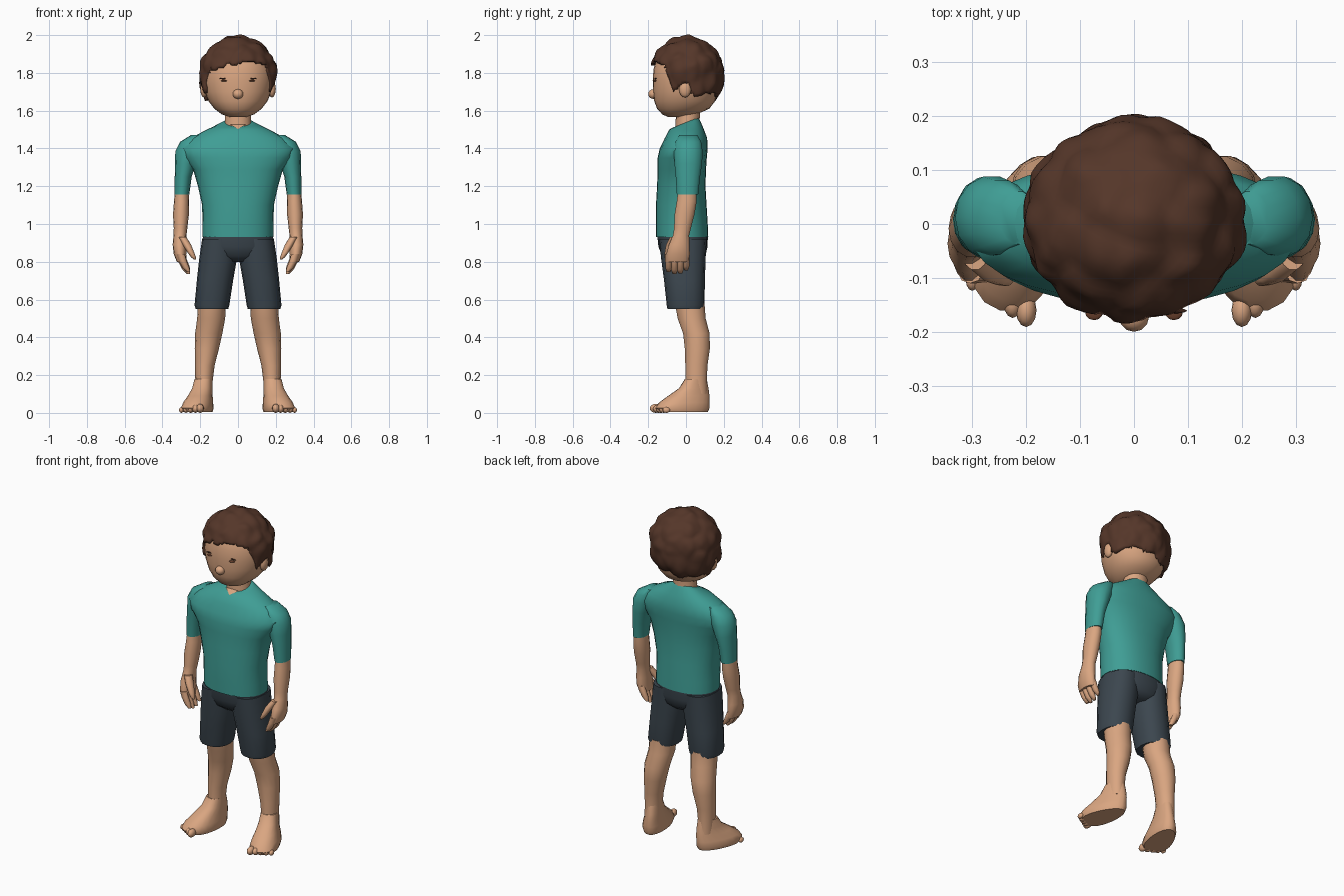
import bpy, bmesh, math, random
from mathutils import Vector, Matrix, noise
from mathutils.bvhtree import BVHTree

random.seed(7)
cube = bpy.data.objects.get("Cube")
if cube:
    bpy.data.objects.remove(cube, do_unlink=True)


def material(name, color):
    m = bpy.data.materials.new(name)
    m.diffuse_color = (*color, 1)
    m.use_nodes = True
    m.node_tree.nodes["Principled BSDF"].inputs["Base Color"].default_value = (*color, 1)
    return m


SKIN = material("skin", (0.70, 0.38, 0.22))
TEAL = material("teal_cloth", (0.05, 0.34, 0.30))
SLATE = material("slate_cloth", (0.045, 0.062, 0.078))
HAIR = material("brown_hair", (0.09, 0.037, 0.022))
EYE = material("eye_brown", (0.14, 0.05, 0.025))
LASH = material("lash_brown", (0.05, 0.02, 0.012))


def finish(name, bm, mat, angle=50):
    bmesh.ops.recalc_face_normals(bm, faces=bm.faces)
    mesh = bpy.data.meshes.new(name)
    bm.to_mesh(mesh)
    bm.free()
    mesh.materials.append(mat)
    mesh.shade_smooth()
    mesh.set_sharp_from_angle(angle=math.radians(angle))
    obj = bpy.data.objects.new(name, mesh)
    bpy.context.collection.objects.link(obj)
    return obj


def rings_mesh(rings, n, power=2, side=1, turn=0, taper=0):
    """Stack of level ellipses: x, y, z, x radius, y radius, optional tilt."""
    bm = bmesh.new()
    loops = []
    for x, y, z, rx, ry, *tilt in rings:
        loop = []
        for i in range(n):
            a = math.tau * i / n
            c, s = math.cos(a), math.sin(a)
            u = math.copysign(abs(c) ** (2 / power), c) * rx
            v = math.copysign(abs(s) ** (2 / power), s) * ry
            u *= 1 - taper * v / ry
            p = Matrix.Rotation(turn, 3, 'Z') @ Vector((u, v, 0))
            dz = tilt[0] * p.y if tilt else 0
            loop.append(bm.verts.new((side * (x + p.x), y + p.y, z + dz)))
        loops.append(loop)
    for a, b in zip(loops, loops[1:]):
        for i in range(n):
            j = (i + 1) % n
            bm.faces.new((a[i], a[j], b[j], b[i]))
    bm.faces.new(loops[0])
    bm.faces.new(loops[-1])
    return bm


def loft(name, rings, mat, n=16, **kw):
    return finish(name, rings_mesh(rings, n, **kw), mat)


def pair(name, rings, mat, n=14, **kw):
    for label, side in (("left", 1), ("right", -1)):
        loft(f"{label}_{name}", rings, mat, n, side=side, **kw)


def ball(name, loc, size, mat, rot=None):
    bm = bmesh.new()
    bmesh.ops.create_uvsphere(bm, u_segments=12, v_segments=8, radius=1)
    m = Matrix.Translation(loc) @ (rot or Matrix()) @ Matrix.Diagonal((*size, 1))
    bmesh.ops.transform(bm, matrix=m, verts=bm.verts)
    return finish(name, bm, mat)


# Shirt body and sleeves
loft("shirt", [
    (0, -.02, .93, .188, .138), (0, -.022, 1.0, .188, .137), (0, -.025, 1.1, .19, .134),
    (0, -.025, 1.2, .212, .128), (0, -.022, 1.29, .238, .128), (0, -.02, 1.35, .285, .13),
    (0, -.012, 1.40, .305, .127), (0, 0, 1.455, .25, .112), (0, .003, 1.50, .165, .092),
    (0, .005, 1.53, .098, .07, .25), (0, .005, 1.54, .07, .06, .4)], TEAL, 28, power=2.2)
pair("sleeve", [
    (.215, .012, 1.47, .035, .05), (.245, .012, 1.435, .062, .07), (.264, .012, 1.385, .068, .078),
    (.278, .012, 1.32, .055, .075), (.29, .01, 1.25, .045, .066), (.297, .008, 1.155, .039, .058)], TEAL)
# V shaped neckline
bm = bmesh.new()
bm.faces.new([bm.verts.new(p) for p in ((-.045, -.056, 1.528), (0, -.084, 1.503), (.045, -.056, 1.528))])
finish("neckline", bm, SKIN)

# Shorts
loft("shorts_hips", [
    (0, -.018, .94, .185, .134), (0, -.016, .88, .192, .13), (0, -.012, .83, .17, .115),
    (0, -.008, .80, .08, .08)], SLATE, 24, power=2.2)
pair("shorts_leg", [
    (.1, -.016, .92, .09, .125), (.105, -.014, .82, .1, .118), (.122, -.008, .7, .096, .108),
    (.138, -.002, .57, .092, .1), (.138, -.002, .55, .086, .096)], SLATE, 16, power=2.3)

# Legs and feet
pair("leg", [
    (.138, .02, .58, .075, .08), (.142, .03, .5, .074, .076), (.155, .055, .42, .072, .072),
    (.165, .06, .34, .064, .068), (.176, .055, .25, .052, .06), (.18, .054, .17, .046, .058),
    (.18, .055, .1, .046, .06)], SKIN)
pair("foot", [
    (.207, -.015, .004, .07, .135), (.208, -.018, .025, .076, .148), (.204, -.008, .055, .07, .138),
    (.194, .016, .09, .058, .113), (.184, .042, .13, .05, .08), (.18, .053, .18, .045, .058)],
    SKIN, 20, turn=math.radians(16), taper=.22, power=2.2)
for label, side in (("left", 1), ("right", -1)):
    for i in range(5):
        r = .024 - .0022 * i
        ball(f"{label}_toe_{i + 1}", (side * (.2 + .025 * i), -.16 + .014 * i, r),
             (r * .8, r * 1.3, r), SKIN)

# Arms and hands
pair("arm", [
    (.297, .008, 1.2, .034, .05), (.299, .004, 1.12, .04, .054), (.302, -.008, 1.05, .042, .054),
    (.304, -.018, .98, .036, .046), (.307, -.026, .94, .034, .044), (.309, -.036, .89, .037, .056),
    (.307, -.042, .84, .033, .064), (.298, -.045, .8, .026, .06)], SKIN)
for i in range(4):
    y = -.092 + .031 * i
    drop = (.01, 0, .002, .02)[i]
    pair(f"finger_{i + 1}", [
        (.304, y, .84, .022, .018), (.293, y, .795 + drop, .021, .018),
        (.275, y, .757 + drop, .018, .017), (.262, y, .735 + drop, .009, .01)], SKIN, 8)
pair("thumb", [
    (.295, -.06, .93, .022, .026), (.27, -.082, .89, .022, .025), (.25, -.094, .85, .018, .02),
    (.236, -.1, .825, .013, .016), (.229, -.1, .812, .006, .008)], SKIN, 10)

# Neck and head
loft("neck", [(0, .01, 1.48, .078, .068), (0, .008, 1.54, .07, .063), (0, .015, 1.65, .07, .065)], SKIN)
head_rings = [
    (0, -.045, 1.567, .045, .05), (0, -.035, 1.58, .085, .09), (0, -.015, 1.61, .125, .138),
    (0, -.007, 1.65, .156, .161), (0, -.004, 1.70, .176, .17), (0, -.002, 1.76, .185, .174),
    (0, 0, 1.82, .184, .172), (0, .004, 1.88, .166, .158), (0, .005, 1.93, .125, .125),
    (0, .005, 1.965, .05, .05)]
bm = rings_mesh(head_rings, 28, power=2.1)
tree = BVHTree.FromBMesh(bm)
finish("head", bm, SKIN)
ball("nose", (0, -.172, 1.688), (.028, .028, .026), SKIN)
for label, side in (("left", 1), ("right", -1)):
    ball(f"{label}_ear", (side * .18, -.005, 1.715), (.02, .032, .045), SKIN)

    def face_plate(name, x, z, w, h, mat):
        hit, normal, *_ = tree.ray_cast(Vector((side * x, -1, z)), Vector((0, 1, 0)))
        if normal.y > 0:
            normal = -normal
        rot = normal.to_track_quat('Z', 'Y').to_matrix().to_4x4()
        ball(f"{label}_{name}", hit, (w, h, .004), mat, rot)

    face_plate("eye", .074, 1.758, .017, .016, EYE)
    face_plate("eyelash", .077, 1.77, .021, .005, LASH)

# Hair: a lumpy shell of pointed clumps cut along a ragged hairline
tufts = []
while len(tufts) < 60:
    p = Vector([random.gauss(0, 1) for _ in range(3)]).normalized()
    if all((p - q).length > .33 for q in tufts) or random.random() < .03:
        tufts.append(p)
bm = bmesh.new()
bmesh.ops.create_icosphere(bm, subdivisions=5, radius=1)
limit = {}
for v in bm.verts:
    d = v.co.normalized()
    near = d + .12 * noise.noise_vector(d * 3)
    dist, k = min(((near - q).length, k) for k, q in enumerate(tufts))
    bump = 1.045 - .26 * dist + .03 * noise.noise(d * 2.5)
    tall = .196 if d.z > 0 else .27
    v.co = Vector((d.x * .205, d.y * .192, d.z * tall)) * bump + Vector((0, .006, 1.80))
    x, y, z = v.co
    ragged = (k % 5 - 2) * .009
    front = 1.853 + .14 * x
    sides = 1.745 if abs(y + .008) < .024 else 1.685 - .1 * max(y, 0)
    t = min(max((y + .115) / .04, 0), 1)
    limit[v] = z - (front * (1 - t) + sides * t + ragged - .10 * (.2 - dist))
doomed = [f for f in bm.faces if sum(limit[v] for v in f.verts) < 0]
bmesh.ops.delete(bm, geom=doomed, context='FACES')
hair = finish("hair", bm, HAIR, 40)
shell = hair.modifiers.new("thickness", 'SOLIDIFY')
shell.thickness = .03
shell.offset = -1
